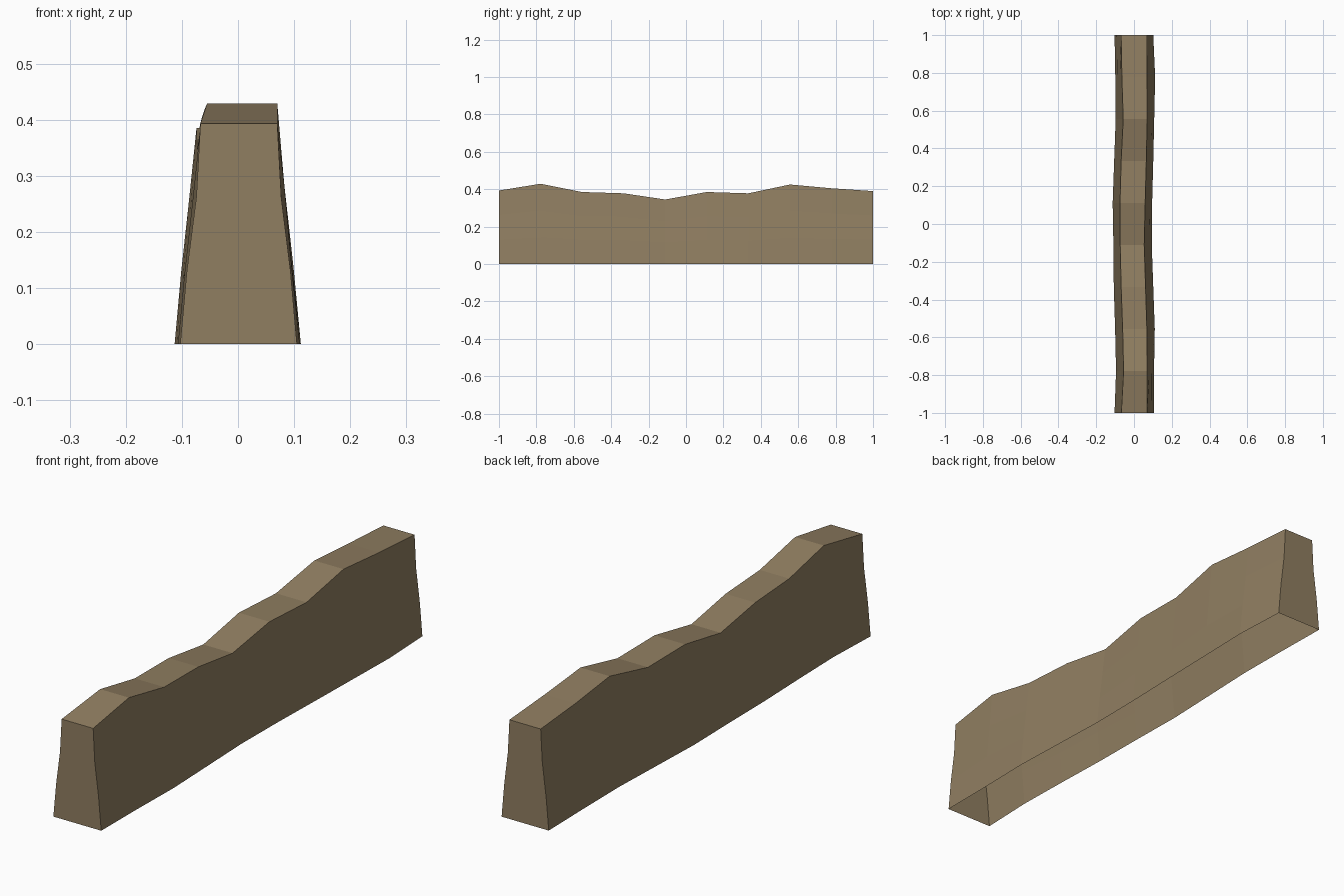
import bpy, bmesh

if "Cube" in bpy.data.objects:
    bpy.data.objects.remove(bpy.data.objects["Cube"])

# Stations along the wall: (top height, left base, left top, right top, right base)
STATIONS = [
    (0.393, -0.103, -0.067, 0.070, 0.105),
    (0.429, -0.095, -0.055, 0.070, 0.106),
    (0.385, -0.100, -0.060, 0.068, 0.110),
    (0.378, -0.107, -0.068, 0.061, 0.102),
    (0.345, -0.109, -0.073, 0.054, 0.094),
    (0.385, -0.113, -0.074, 0.059, 0.096),
    (0.378, -0.105, -0.068, 0.065, 0.102),
    (0.425, -0.097, -0.057, 0.070, 0.107),
    (0.405, -0.099, -0.064, 0.069, 0.112),
    (0.390, -0.103, -0.068, 0.068, 0.102),
]

mud = bpy.data.materials.new("dried mud brown")
mud.diffuse_color = (0.28, 0.21, 0.12, 1)
mud.use_nodes = True
mud.node_tree.nodes["Principled BSDF"].inputs["Base Color"].default_value = mud.diffuse_color

bm = bmesh.new()
rings = []
last = len(STATIONS) - 1
for i, (h, lb, lt, rt, rb) in enumerate(STATIONS):
    y = -1 + 2 * i / last
    # the taper is slightly kinked, more so at the two ends
    taper = (0, 0.33, 0.80, 1) if i in (0, last) else (0, 0.30, 0.66, 1)
    left = [(lb + (lt - lb) * t, y, h * k / 3) for k, t in enumerate(taper)]
    right = [(rb + (rt - rb) * t, y, h * k / 3) for k, t in enumerate(taper)]
    rings.append([bm.verts.new(p) for p in left + right[::-1]])

# Sides and top; the underside stays open
for a, b in zip(rings, rings[1:]):
    for k in range(len(a) - 1):
        bm.faces.new((a[k], b[k], b[k + 1], a[k + 1]))

# Flat ends
bm.faces.new(rings[0])
bm.faces.new(rings[-1][::-1])
bmesh.ops.recalc_face_normals(bm, faces=bm.faces[:])
if sum(f.normal.z * f.calc_area() for f in bm.faces) < 0:
    bmesh.ops.reverse_faces(bm, faces=bm.faces[:])

mesh = bpy.data.meshes.new("earth_wall")
bm.to_mesh(mesh)
bm.free()
mesh.materials.append(mud)
wall = bpy.data.objects.new("earth_wall", mesh)
bpy.context.collection.objects.link(wall)
